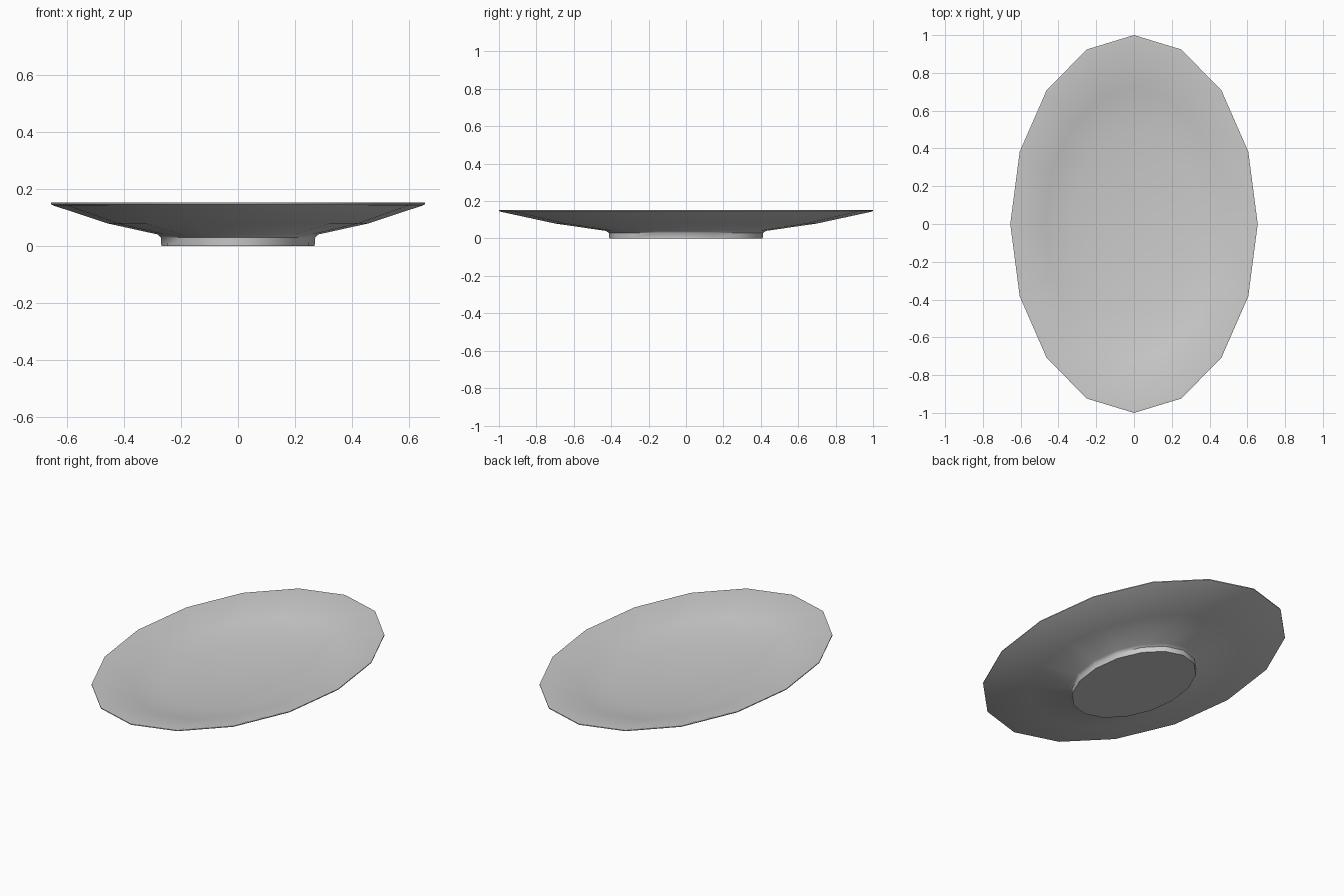
import bpy, bmesh, math

if "Cube" in bpy.data.objects:
    bpy.data.objects.remove(bpy.data.objects["Cube"])

SIDES = 16
X_SCALE = 0.655  # oval: narrower across x

# Cross-section from bottom centre, out over the rim, to the inner floor
profile = [(0.41, 0.0), (0.412, 0.03), (0.43, 0.041), (0.70, 0.08),
           (0.99, 0.143), (1.0, 0.147), (1.0, 0.152), (0.985, 0.153),
           (0.72, 0.098), (0.50, 0.064)]

bm = bmesh.new()
rings = []
for r, z in profile:
    rings.append([bm.verts.new((r * X_SCALE * math.sin(2 * math.pi * i / SIDES),
                                -r * math.cos(2 * math.pi * i / SIDES), z))
                  for i in range(SIDES)])

# Walls between rings
for a, b in zip(rings, rings[1:]):
    for i in range(SIDES):
        j = (i + 1) % SIDES
        bm.faces.new((a[i], a[j], b[j], b[i]))

# Flat base and flat inner floor
bm.faces.new(rings[0][::-1])
bm.faces.new(rings[-1])
bmesh.ops.recalc_face_normals(bm, faces=bm.faces)

mesh = bpy.data.meshes.new("oval_dish")
bm.to_mesh(mesh)
bm.free()
dish = bpy.data.objects.new("oval_dish", mesh)
bpy.context.collection.objects.link(dish)

# Smooth sides, crisp foot and rim
bpy.context.view_layer.objects.active = dish
dish.select_set(True)
bpy.ops.object.shade_smooth_by_angle(angle=math.radians(45))
